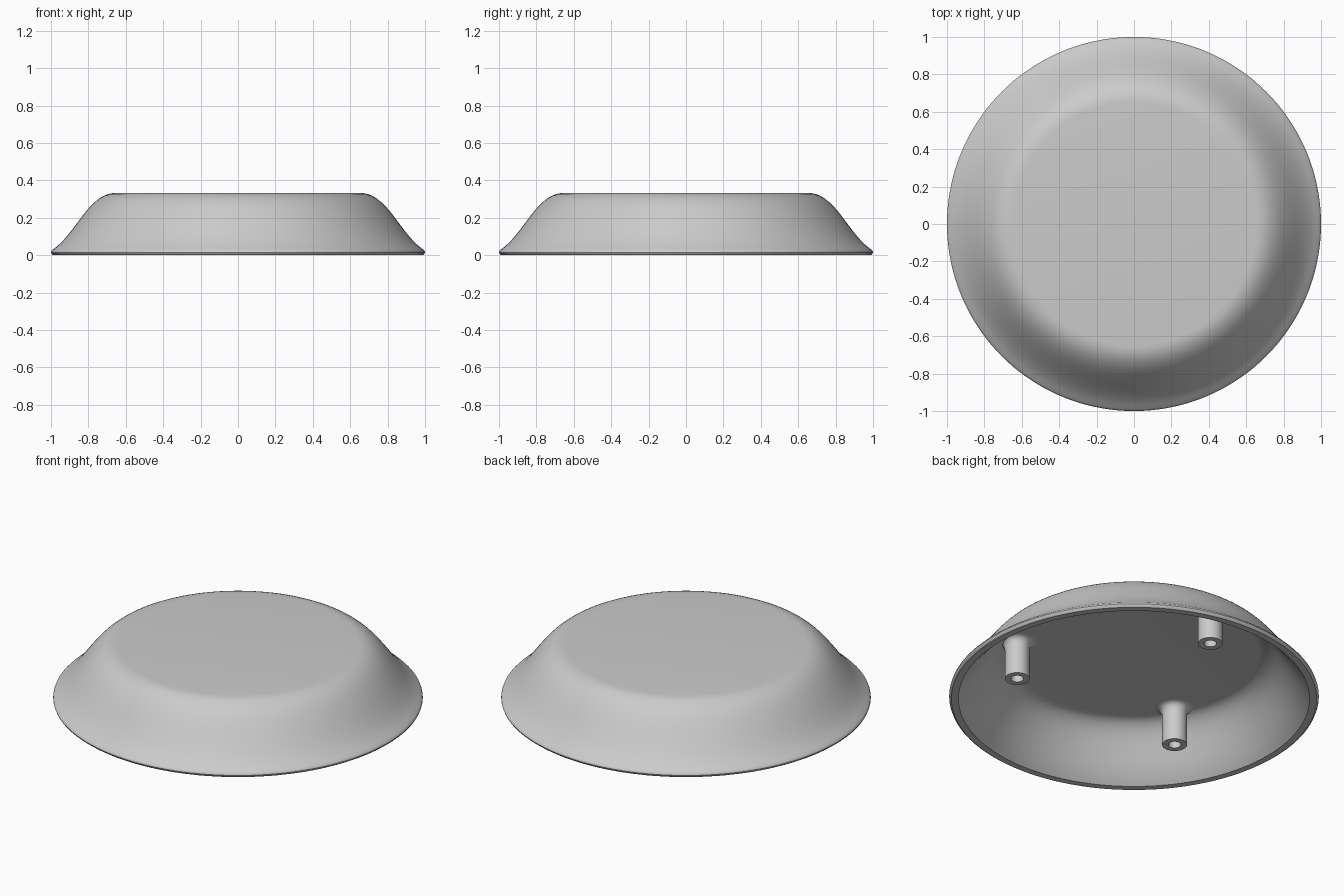
import bpy
import bmesh
import math
from mathutils import Vector
from mathutils.geometry import interpolate_bezier

cube = bpy.data.objects.get("Cube")
if cube:
    bpy.data.objects.remove(cube, do_unlink=True)

grey = bpy.data.materials.new("plain grey")
grey.use_nodes = True
colour = (0.6, 0.6, 0.6, 1)
grey.diffuse_color = colour
grey.node_tree.nodes["Principled BSDF"].inputs["Base Color"].default_value = colour


def curve(a, b, c, d, steps=20):
    """Points (radius, height) along a Bezier curve."""
    pts = [Vector((p[0], p[1], 0)) for p in (a, b, c, d)]
    return [(p.x, p.y) for p in interpolate_bezier(*pts, steps)]


def lathe(name, profile, segments, location=(0, 0, 0)):
    """Revolve a (radius, height) profile around the z axis."""
    bm = bmesh.new()
    verts = [bm.verts.new((r, 0, z)) for r, z in profile]
    edges = [bm.edges.new(pair) for pair in zip(verts, verts[1:])]
    bmesh.ops.spin(bm, geom=verts + edges, cent=(0, 0, 0), axis=(0, 0, 1),
                   angle=math.tau, steps=segments)
    bmesh.ops.remove_doubles(bm, verts=bm.verts, dist=0.0002)
    bmesh.ops.recalc_face_normals(bm, faces=bm.faces)
    mesh = bpy.data.meshes.new(name)
    bm.to_mesh(mesh)
    bm.free()
    mesh.materials.append(grey)
    obj = bpy.data.objects.new(name, mesh)
    obj.location = location
    bpy.context.collection.objects.link(obj)
    bpy.ops.object.select_all(action='DESELECT')
    obj.select_set(True)
    bpy.context.view_layer.objects.active = obj
    bpy.ops.object.shade_smooth_by_angle(angle=math.radians(35))
    return obj


# Hollow shell: flat top, flared side, rounded lip, then the inside surface
TOP, CEILING = 0.333, 0.285
outside = curve((0.65, TOP), (0.80, TOP), (0.86, 0.12), (0.99, 0.03))
lip = [(0.998, 0.022), (1.0, 0.015), (0.997, 0.007), (0.988, 0)]
inside = curve((0.95, 0), (0.83, 0.11), (0.78, CEILING), (0.67, CEILING))
lathe("shell", [(0, TOP)] + outside + lip + inside + [(0, CEILING)], 144)

# Three hollow posts under the top, each with a flared root
flare = curve((0.067, 0.235), (0.067, 0.265), (0.08, CEILING), (0.11, CEILING), 8)
post = [(0, 0.25), (0.034, 0.25), (0.034, 0.06), (0.067, 0.06)] + flare
post += [(0.11, 0.295), (0, 0.295)]
for i in range(3):
    angle = math.radians(90 + 120 * i)
    spot = (0.642 * math.cos(angle), 0.642 * math.sin(angle), 0)
    lathe(f"post_{i + 1}", post, 40, spot)
